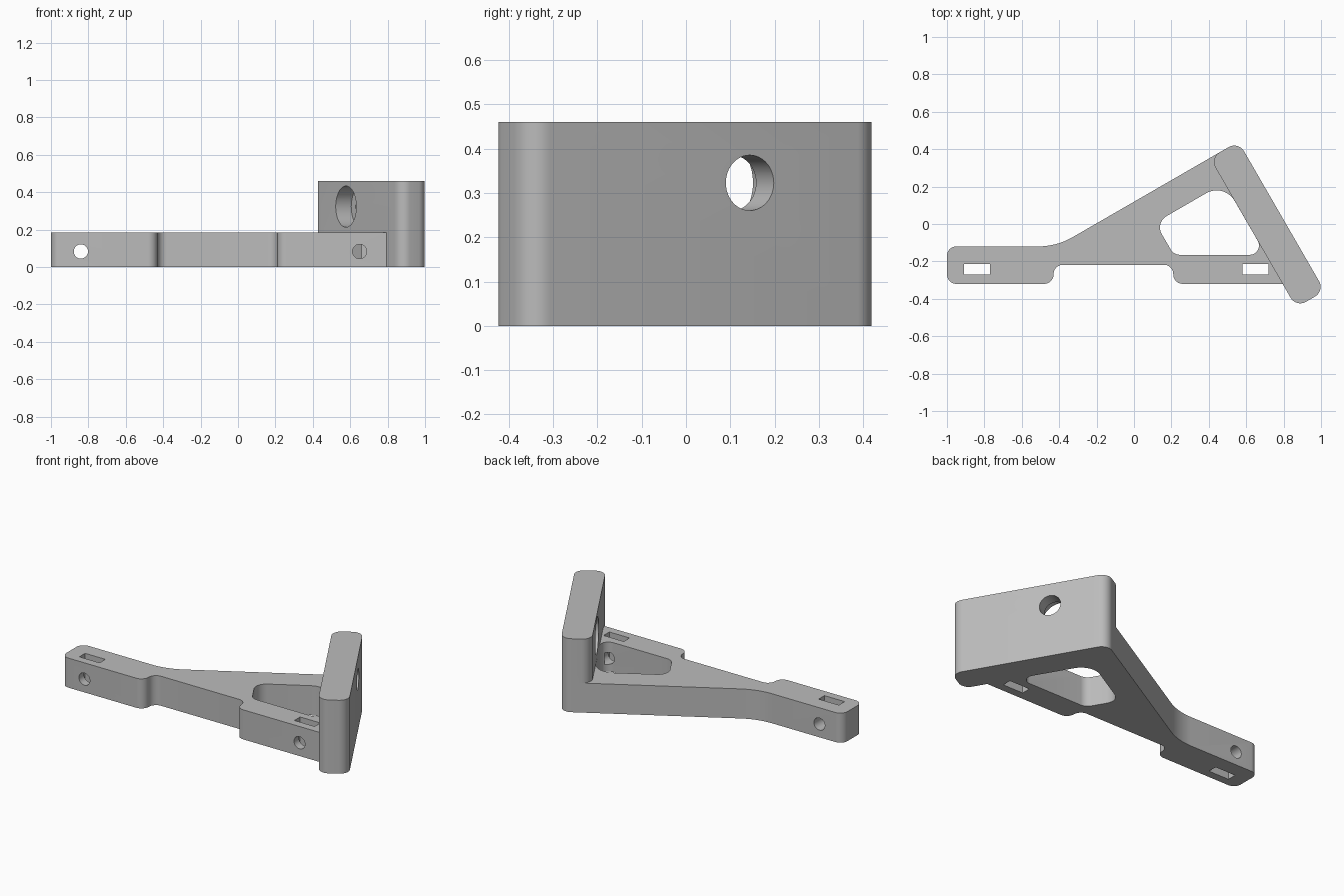
import bpy, bmesh, math
from mathutils import Vector, Matrix

if "Cube" in bpy.data.objects:
    bpy.data.objects.remove(bpy.data.objects["Cube"], do_unlink=True)

grey = bpy.data.materials.new("plain grey")
grey.use_nodes = True
COLOUR = (0.5, 0.5, 0.5, 1)
grey.diffuse_color = COLOUR
grey.node_tree.nodes["Principled BSDF"].inputs["Base Color"].default_value = COLOUR

BASE_H, WALL_H = 0.185, 0.46
ALONG = Vector((0.5, -math.sqrt(0.75)))    # along the slanted wall
ACROSS = Vector((math.sqrt(0.75), 0.5))    # out through the wall
U0, U1, N0, N1 = -0.103, 0.82, 0.528, 0.704


def wall_point(u, n):
    return ALONG * u + ACROSS * n


def rounded(corners, steps=10):
    """Outline from (x, y, radius) corners, each replaced by an arc."""
    out = []
    for i, (x, y, r) in enumerate(corners):
        p = Vector((x, y))
        if r == 0:
            out.append(p)
            continue
        a = (Vector(corners[i - 1][:2]) - p).normalized()
        b = (Vector(corners[(i + 1) % len(corners)][:2]) - p).normalized()
        half = a.angle(b) / 2
        centre = p + (a + b).normalized() * (r / math.sin(half))
        start = p + a * (r / math.tan(half)) - centre
        end = p + b * (r / math.tan(half)) - centre
        sweep = start.angle_signed(end)
        for k in range(steps + 1):
            out.append(centre + Matrix.Rotation(-sweep * k / steps, 2) @ start)
    return out


def finish(name, bm):
    bmesh.ops.recalc_face_normals(bm, faces=bm.faces)
    mesh = bpy.data.meshes.new(name)
    bm.to_mesh(mesh)
    bm.free()
    mesh.materials.append(grey)
    ob = bpy.data.objects.new(name, mesh)
    bpy.context.collection.objects.link(ob)
    return ob


def prism(name, corners, z0, z1):
    bm = bmesh.new()
    face = bm.faces.new([bm.verts.new((p.x, p.y, z0)) for p in rounded(corners)])
    new = bmesh.ops.extrude_face_region(bm, geom=[face])["geom"]
    verts = [v for v in new if isinstance(v, bmesh.types.BMVert)]
    bmesh.ops.translate(bm, verts=verts, vec=(0, 0, z1 - z0))
    return finish(name, bm)


def rod(name, start, end, z, radius):
    start, end = Vector((*start, z)), Vector((*end, z))
    axis = end - start
    turn = axis.to_track_quat('Z', 'Y').to_matrix().to_4x4()
    bm = bmesh.new()
    bmesh.ops.create_cone(bm, cap_ends=True, segments=48, radius1=radius, radius2=radius,
                          depth=axis.length,
                          matrix=Matrix.Translation((start + end) / 2) @ turn)
    return finish(name, bm)


def combine(ob, other, operation):
    other.hide_render = True
    mod = ob.modifiers.new("join", 'BOOLEAN')
    mod.operation, mod.object, mod.solver = operation, other, 'EXACT'
    bpy.context.view_layer.objects.active = ob
    bpy.ops.object.modifier_apply(modifier=mod.name)
    bpy.data.objects.remove(other, do_unlink=True)


# Flat arm, running into the wall
tip, foot = wall_point(U0, 0.6), (0.878, -0.32)
bracket = prism("bracket", [
    (-1, -0.12, 0.05), (-0.414, -0.12, 0.37), (*tip, 0), (*foot, 0),
    (0.21, -0.32, 0.05), (0.21, -0.218, 0.05),
    (-0.43, -0.218, 0.05), (-0.43, -0.32, 0.05), (-1, -0.32, 0.05)], 0, BASE_H)

# Lightening window beside the wall
combine(bracket, prism("window_cutter", [
    (0.113, 0.007, 0.07), (0.482, 0.22, 0.11),
    (0.705, -0.165, 0.05), (0.213, -0.165, 0.06)], -0.1, 0.3), 'DIFFERENCE')

# Slanted wall
combine(bracket, prism("wall", [
    (*wall_point(u, n), 0.06) for u, n in ((U0, N0), (U0, N1), (U1, N1), (U1, N0))],
    0, WALL_H), 'UNION')

# Slots from above, each crossed by a pin hole from the front
for x, back in ((-0.84, 0), (0.65, -0.14)):
    combine(bracket, prism("slot_cutter", [
        (x - 0.07, -0.27, 0), (x + 0.07, -0.27, 0),
        (x + 0.07, -0.213, 0), (x - 0.07, -0.213, 0)], -0.1, 0.3), 'DIFFERENCE')
    combine(bracket, rod("pin_cutter", (x, -0.4), (x, back), 0.083, 0.038), 'DIFFERENCE')

# Bolt hole through the wall, with a wide counterbore on the inner side
for name, n0, n1, radius in (("bolt_cutter", 0.45, 0.8, 0.0625),
                             ("counterbore_cutter", 0.45, N0 + 0.096, 0.11)):
    combine(bracket, rod(name, wall_point(0.24, n0), wall_point(0.24, n1), 0.323, radius),
            'DIFFERENCE')

bpy.ops.object.select_all(action='DESELECT')
bracket.select_set(True)
bpy.context.view_layer.objects.active = bracket
bpy.ops.object.shade_smooth_by_angle(angle=math.radians(30))
